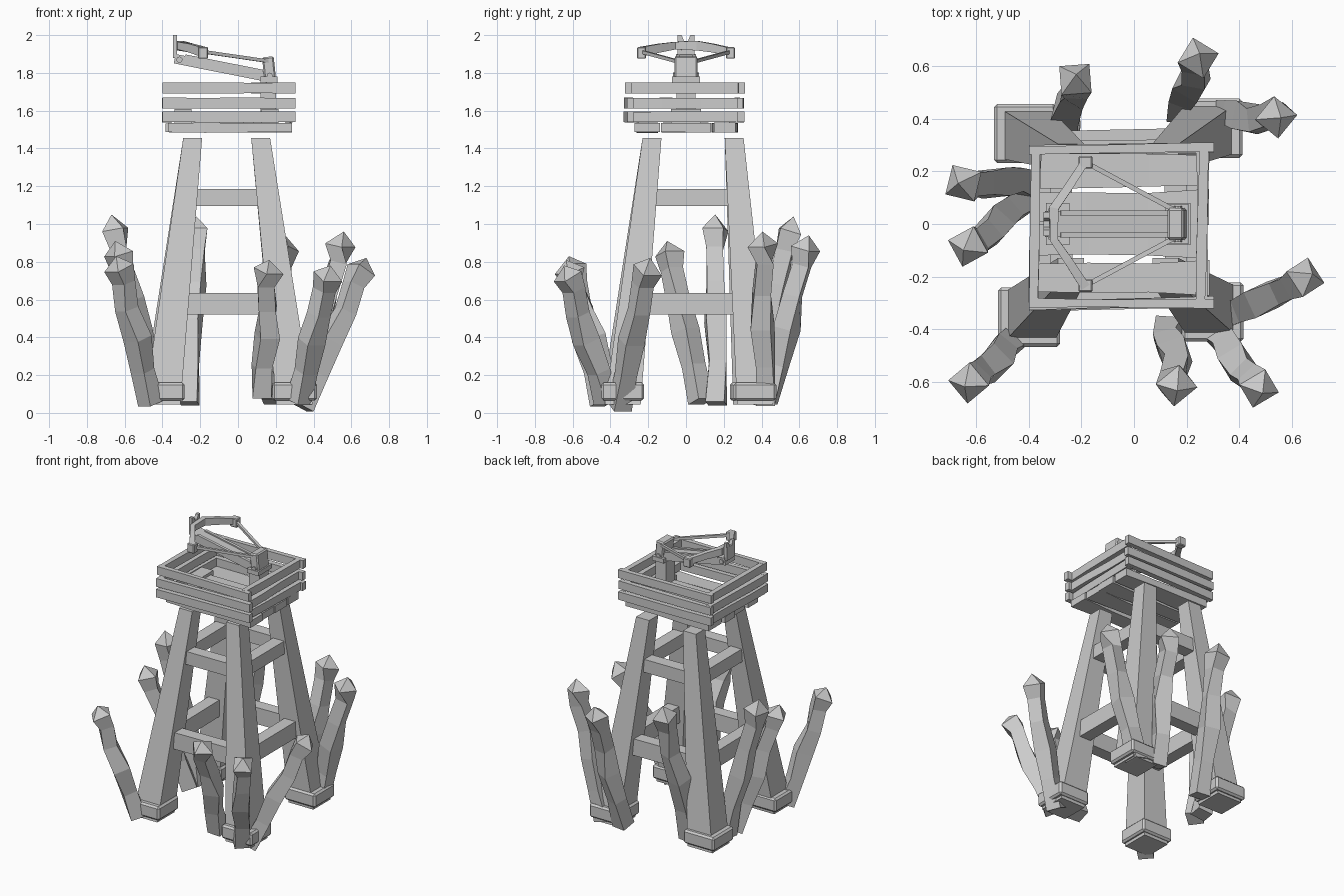
import bpy, bmesh, math, random
from mathutils import Vector

random.seed(4)
cube = bpy.data.objects.get("Cube")
if cube:
    bpy.data.objects.remove(cube, do_unlink=True)

grey = bpy.data.materials.new("plain_grey")
grey.use_nodes = True
tone = (0.6, 0.6, 0.6, 1)
grey.diffuse_color = tone
grey.node_tree.nodes["Principled BSDF"].inputs["Base Color"].default_value = tone

X, Y, Z = Vector((1, 0, 0)), Vector((0, 1, 0)), Vector((0, 0, 1))


def sweep(name, pts, sizes, axes=None, tip=None, bevel=0):
    """Rectangular section along a path; sizes are (sideways, upright) widths."""
    pts = [Vector(p) for p in pts]
    bm = bmesh.new()
    rings = []
    for i, p in enumerate(pts):
        if axes:
            u, v = axes
        else:
            t = (pts[min(i + 1, len(pts) - 1)] - pts[max(i - 1, 0)]).normalized()
            u = t.cross(Z)
            u = u.normalized() if u.length > 0.01 else Y
            v = u.cross(t)
        w, h = sizes[i]
        rings.append([bm.verts.new(p + u * w / 2 * a + v * h / 2 * b)
                      for a, b in ((-1, -1), (1, -1), (1, 1), (-1, 1))])
    for r, s in zip(rings, rings[1:]):
        for k in range(4):
            n = (k + 1) % 4
            bm.faces.new((r[k], r[n], s[n], s[k]))
    bm.faces.new(rings[0])
    if tip is None:
        bm.faces.new(rings[-1])
    else:
        apex = bm.verts.new(tip)
        for k in range(4):
            bm.faces.new((rings[-1][k], rings[-1][(k + 1) % 4], apex))
    bmesh.ops.recalc_face_normals(bm, faces=bm.faces)
    mesh = bpy.data.meshes.new(name)
    bm.to_mesh(mesh)
    bm.free()
    mesh.materials.append(grey)
    ob = bpy.data.objects.new(name, mesh)
    bpy.context.collection.objects.link(ob)
    if bevel:
        m = ob.modifiers.new("bevel", "BEVEL")
        m.width, m.segments = bevel, 1
    return ob


def bar(name, a, b, w, h, bevel=0):
    return sweep(name, (a, b), ((w, h), (w, h)), bevel=bevel)


def box(name, x, y, z, bevel=0):
    """Axis-aligned box from (min, max) pairs."""
    cx, cy = sum(x) / 2, sum(y) / 2
    s = (x[1] - x[0], y[1] - y[0])
    return sweep(name, ((cx, cy, z[0]), (cx, cy, z[1])), (s, s), (X, Y), bevel=bevel)


def plank(name, a, b, w, h, wobble):
    """Rough-cut board with a slightly uneven width."""
    a, b = Vector(a), Vector(b)
    pts = [a.lerp(b, t) for t in (0, 0.3, 0.65, 1)]
    sizes = [(w + random.uniform(-wobble, wobble), h + random.uniform(-0.3, 0.3) * wobble)
             for _ in pts]
    return sweep(name, pts, sizes)


# Four tapered legs with a collar around each foot
feet = {"back_right": (-0.415, 0.345), "back_left": (0.295, 0.365),
        "front_left": (0.3, -0.335), "front_right": (-0.4, -0.355)}
legs = []
for side, (fx, fy) in feet.items():
    low = Vector((fx, fy, 0.045))
    high = Vector((0.12 if fx > 0 else -0.24, 0.255 if fy > 0 else -0.18, 1.455))
    legs.append((low, high))
    sweep(side + "_leg", (low, high), ((0.19, 0.19), (0.1, 0.1)), (X, Y))
    box(side + "_collar", (fx - 0.118, fx + 0.118), (fy - 0.113, fy + 0.113),
        (0.065, 0.16), 0.012)

# Two levels of cross beams between neighbouring legs
for level, z, h in (("lower", 0.578, 0.115), ("upper", 1.14, 0.09)):
    t = (z - 0.045) / 1.41
    at = [low.lerp(high, t) for low, high in legs]
    for i in range(4):
        bar(f"{level}_beam_{i}", at[i], at[(i + 1) % 4], 0.085, h)

# Leaning sharpened stakes: foot, point
stakes = [((-0.26, 0.33, 0.05), (-0.22, 0.57, 1.04)),
          ((0.18, 0.43, 0.06), (0.25, 0.65, 0.94)),
          ((0.33, 0.42, 0.05), (0.56, 0.405, 0.96)),
          ((-0.42, 0.16, 0.05), (-0.67, 0.155, 1.05)),
          ((-0.43, 0.08, 0.06), (-0.65, -0.1, 0.91)),
          ((-0.46, -0.44, 0.05), (-0.645, -0.62, 0.83)),
          ((0.13, -0.4, 0.09), (0.165, -0.635, 0.81)),
          ((0.32, -0.42, 0.06), (0.49, -0.645, 0.78)),
          ((0.34, -0.35, 0.03), (0.68, -0.19, 0.82))]
for i, (foot, point) in enumerate(stakes):
    a, b = Vector(foot), Vector(point)
    pts, sizes = [], []
    for t, w in ((0, 0.1), (0.22, 0.09), (0.44, 0.108), (0.64, 0.09), (0.82, 0.088), (0.92, 0.115)):
        bend = Vector((random.uniform(-1, 1), random.uniform(-1, 1), 0)) * 0.012
        pts.append(a.lerp(b, t) + (bend if 0 < t < 0.9 else Vector()))
        sizes.append((w, w))
    sweep(f"stake_{i}", pts, sizes, tip=b)

# Platform floor
for i, (y, w) in enumerate(((-0.205, 0.125), (-0.06, 0.13), (0.065, 0.12), (0.205, 0.125))):
    x0, x1 = -0.385 + random.uniform(0, 0.02), 0.29 - random.uniform(0, 0.02)
    plank(f"floor_plank_{i}", (x0, y, 1.51), (x1, y, 1.51), w, 0.048, 0.02)

# Three rows of railing boards on each side
for i, z in enumerate((1.567, 1.64, 1.72)):
    for side, y in (("front", -0.302), ("back", 0.287)):
        skew = random.uniform(-0.012, 0.012)
        plank(f"{side}_board_{i}", (-0.4, y - skew, z), (0.305, y + skew, z), 0.034, 0.056, 0.005)
    for side, x in (("right", -0.378), ("left", 0.26)):
        skew = random.uniform(-0.01, 0.01)
        plank(f"{side}_board_{i}", (x - skew, -0.3, z), (x + skew, 0.285, z), 0.036, 0.056, 0.005)

# Bow mount: base board, feet and column
box("mount_base", (-0.33, 0.2), (-0.05, 0.05), (1.53, 1.59))
for i, x in enumerate((-0.29, 0.17)):
    box(f"mount_foot_{i}", (x - 0.045, x + 0.045), (-0.08, 0.08), (1.53, 1.61))
box("mount_column", (0.12, 0.2), (-0.05, 0.05), (1.58, 1.77))
box("column_cap", (0.12, 0.21), (-0.075, 0.075), (1.75, 1.78))

# Sloping stock with a raised channel on each edge
bar("stock", (-0.335, 0, 1.875), (0.17, 0, 1.775), 0.1, 0.05)
for s in (-1, 1):
    bar(f"stock_edge_{s}", (-0.28, s * 0.042, 1.888), (0.13, s * 0.042, 1.807), 0.02, 0.02)
bar("trigger_block", (0.172, 0, 1.75), (0.158, 0, 1.885), 0.12, 0.062, 0.008)

# Front sight with a forked top
box("sight_post", (-0.345, -0.322), (-0.045, 0.045), (1.88, 1.97))
for s in (-1, 1):
    sweep(f"sight_prong_{s}", ((-0.333, s * 0.027, 1.965), (-0.333, s * 0.034, 2.0)),
          ((0.022, 0.036), (0.022, 0.022)), (X, Y))

# Bow limb, tip blocks, strings and pivot pins
half = [(-0.185, 0.24, 1.912), (-0.25, 0.14, 1.932), (-0.305, 0.06, 1.944)]
arc = half + [(x, -y, z) for x, y, z in reversed(half)]
sweep("bow_limb", arc, [(0.03, 0.04), (0.032, 0.045), (0.036, 0.05)] * 2)
for s in (-1, 1):
    box(f"bow_tip_{s}", (-0.212, -0.158), (s * 0.235 - 0.024, s * 0.235 + 0.024),
        (1.875, 1.937), 0.005)
    bar(f"string_{s}", (-0.185, s * 0.235, 1.912), (0.16, s * 0.05, 1.862), 0.018, 0.018)
    for i, (x, y, z) in enumerate(((-0.31, 0.052, 1.87), (0.168, 0.062, 1.785))):
        bpy.ops.mesh.primitive_cylinder_add(vertices=10, radius=0.016, depth=0.014,
                                            location=(x, s * y, z), rotation=(math.pi / 2, 0, 0))
        pin = bpy.context.object
        pin.name = f"pin_{i}_{s}"
        pin.data.materials.append(grey)
